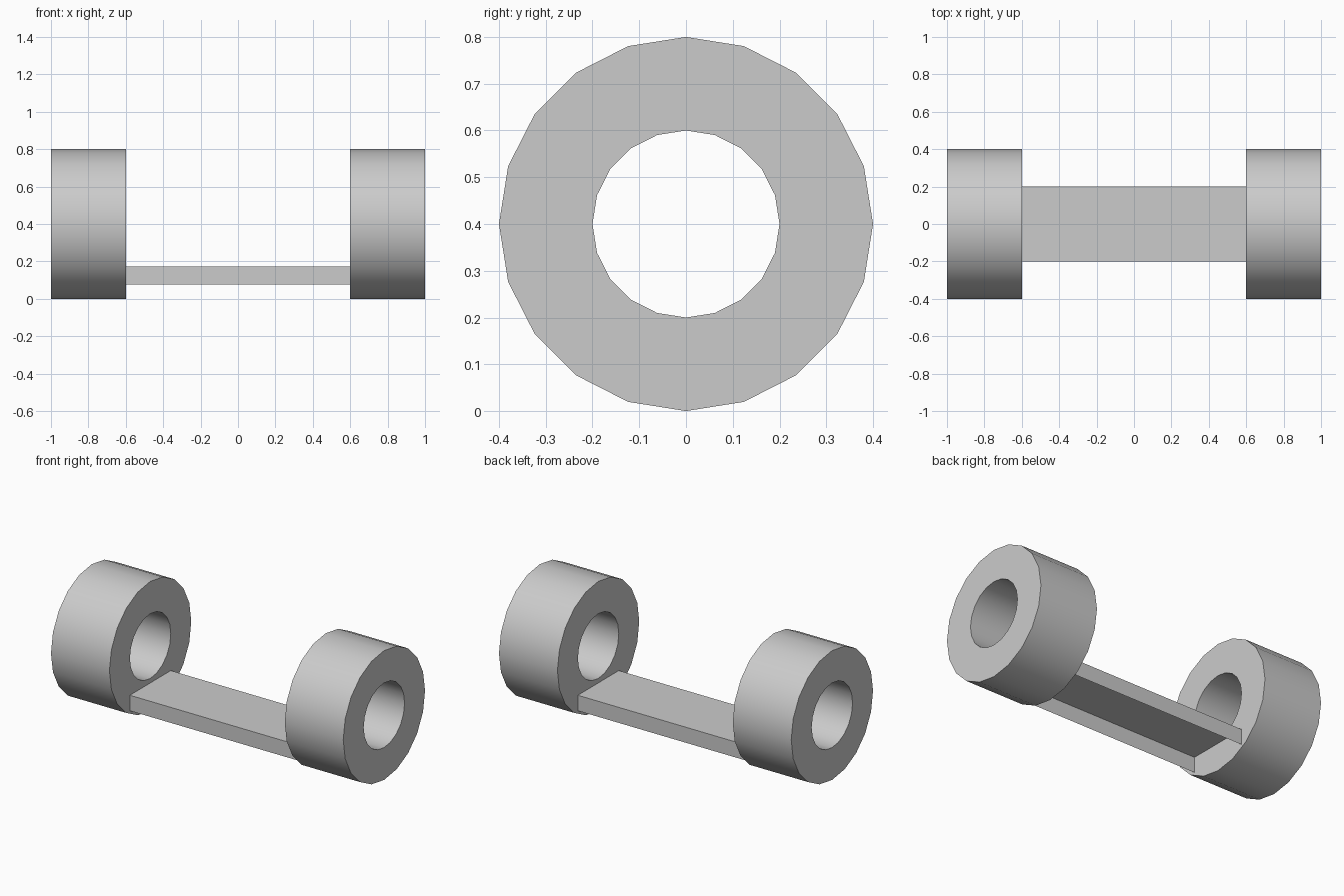
import bpy, bmesh, math

if "Cube" in bpy.data.objects:
    bpy.data.objects.remove(bpy.data.objects["Cube"])

SIDES, R_OUT, R_IN, ZC = 20, 0.4, 0.2, 0.4


def make_object(name, bm):
    mesh = bpy.data.meshes.new(name)
    bm.to_mesh(mesh)
    bm.free()
    obj = bpy.data.objects.new(name, mesh)
    bpy.context.collection.objects.link(obj)
    return obj


def ring(name, x0, x1):
    bm = bmesh.new()
    # rectangular section swept round the x axis
    section = [(x0, R_OUT), (x1, R_OUT), (x1, R_IN), (x0, R_IN)]
    loops = []
    for i in range(SIDES):
        a = 2 * math.pi * i / SIDES
        loops.append([bm.verts.new((x, r * math.cos(a), ZC + r * math.sin(a)))
                      for x, r in section])
    for i in range(SIDES):
        p, q = loops[i], loops[(i + 1) % SIDES]
        for k in range(4):
            m = (k + 1) % 4
            bm.faces.new((p[k], p[m], q[m], q[k]))
    bmesh.ops.recalc_face_normals(bm, faces=bm.faces)
    obj = make_object(name, bm)
    bpy.ops.object.select_all(action='DESELECT')
    obj.select_set(True)
    bpy.context.view_layer.objects.active = obj
    bpy.ops.object.shade_smooth_by_angle(angle=math.radians(30))


# End rings
ring("left_ring", -1.0, -0.6)
ring("right_ring", 0.6, 1.0)

# Connecting channel: thin sheet, open underneath
bm = bmesh.new()
profile = [(-0.2, 0.076), (-0.2, 0.172), (0.2, 0.172), (0.2, 0.076)]
left = [bm.verts.new((-0.6, y, z)) for y, z in profile]
right = [bm.verts.new((0.6, y, z)) for y, z in profile]
for k in range(3):
    bm.faces.new((left[k], right[k], right[k + 1], left[k + 1]))
make_object("connecting_channel", bm)
